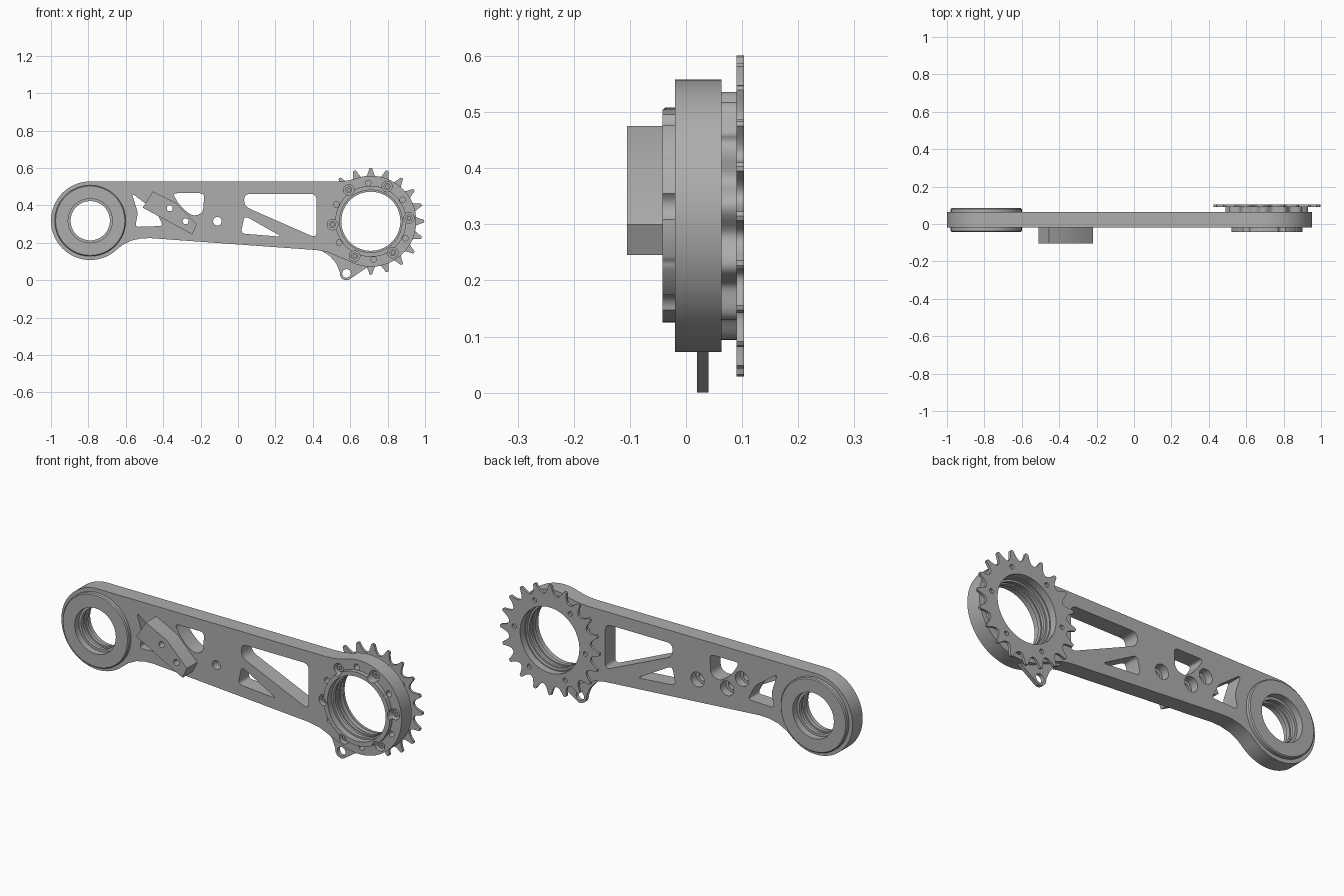
import bpy, bmesh
from math import sin, cos, pi, radians, sqrt
from mathutils import Vector

cube = bpy.data.objects.get("Cube")
if cube:
    bpy.data.objects.remove(cube)

grey = bpy.data.materials.new("machined grey")
grey.use_nodes = True
COLOUR = (0.42, 0.42, 0.42, 1)
grey.diffuse_color = COLOUR
grey.node_tree.nodes["Principled BSDF"].inputs["Base Color"].default_value = COLOUR

BIG = (0.71, 0.315)      # centre of the sprocket end
SMALL = (-0.79, 0.318)   # centre of the pivot end
FRONT, MID, BACK = -0.02, 0.02, 0.063


def polar(c, r, deg):
    a = radians(deg)
    return (c[0] + r * cos(a), c[1] + r * sin(a))


def arc(c, r, a0, a1, n=24):
    return [polar(c, r, a0 + (a1 - a0) * i / n) for i in range(n + 1)]


def circle(c, r, n=32):
    return arc(c, r, 0, 360, n)[:-1]


def rounded(pts, r=0.02, n=5):
    """Round each corner of a polygon with a quadratic curve."""
    out = []
    for i, p in enumerate(pts):
        p = Vector(p)
        ends = []
        for q in (pts[i - 1], pts[(i + 1) % len(pts)]):
            d = Vector(q) - p
            ends.append(p + d.normalized() * min(r, d.length * 0.48))
        for k in range(n + 1):
            t = k / n
            out.append(tuple(ends[0] * (1 - t) ** 2 + p * 2 * t * (1 - t) + ends[1] * t * t))
    return out


def finish(ob, angle=35):
    ob.data.materials.clear()
    ob.data.materials.append(grey)
    bm = bmesh.new()
    bm.from_mesh(ob.data)
    bmesh.ops.remove_doubles(bm, verts=bm.verts, dist=1e-5)
    bmesh.ops.recalc_face_normals(bm, faces=bm.faces)
    bm.to_mesh(ob.data)
    bm.free()
    bpy.ops.object.select_all(action='DESELECT')
    ob.select_set(True)
    bpy.context.view_layer.objects.active = ob
    bpy.ops.object.shade_smooth_by_angle(angle=radians(angle))


def plate(name, outline, holes, y0, y1):
    """Extrude a front-view outline with holes from y0 to y1."""
    cu = bpy.data.curves.new(name, 'CURVE')
    cu.dimensions = '2D'
    cu.fill_mode = 'BOTH'
    cu.extrude = (y1 - y0) / 2
    for pts in [outline] + holes:
        s = cu.splines.new('POLY')
        s.points.add(len(pts) - 1)
        for sp, (x, z) in zip(s.points, pts):
            sp.co = (x, z, 0, 1)
        s.use_cyclic_u = True
    ob = bpy.data.objects.new(name, cu)
    ob.location.y = (y0 + y1) / 2
    ob.rotation_euler.x = pi / 2
    bpy.context.collection.objects.link(ob)
    bpy.ops.object.select_all(action='DESELECT')
    ob.select_set(True)
    bpy.context.view_layer.objects.active = ob
    bpy.ops.object.convert(target='MESH')
    ob = bpy.context.view_layer.objects.active
    finish(ob)
    return ob


def lathe(name, c, profile, n=64):
    """Spin a closed (radius, y) profile about a y-parallel axis."""
    bm = bmesh.new()
    rings = []
    for i in range(n):
        a = 2 * pi * i / n
        rings.append([bm.verts.new((c[0] + r * cos(a), y, c[1] + r * sin(a))) for r, y in profile])
    m = len(profile)
    for i in range(n):
        p, q = rings[i], rings[(i + 1) % n]
        for j in range(m):
            k = (j + 1) % m
            bm.faces.new((p[j], p[k], q[k], q[j]))
    me = bpy.data.meshes.new(name)
    bm.to_mesh(me)
    bm.free()
    ob = bpy.data.objects.new(name, me)
    bpy.context.collection.objects.link(ob)
    finish(ob)


# Arm body: outline, lightening windows and bolt holes
arm = (arc(SMALL, 0.21, 90, 310, 44)
       + [(-0.62, 0.187), (-0.57, 0.212), (-0.52, 0.223), (-0.47, 0.225),
          (0.42, 0.161), (0.48, 0.15), (0.54, 0.124)]
       + arc(BIG, 0.243, 240, 472, 48) + [(0.57, 0.53), (0.52, 0.527)])
windows = [
    rounded([(0.033, 0.462), (0.42, 0.462), (0.42, 0.225), (0.033, 0.395)], 0.035),
    rounded([(0.035, 0.345), (0.235, 0.232), (0.015, 0.25)], 0.025),
    rounded([(-0.35, 0.465), (-0.18, 0.465), (-0.187, 0.36), (-0.235, 0.342),
             (-0.275, 0.365), (-0.315, 0.405)], 0.025),
    rounded([(-0.568, 0.465), (-0.44, 0.37), (-0.4, 0.29), (-0.55, 0.285), (-0.535, 0.36)], 0.02),
]
block_bolts = [(-0.365, 0.385), (-0.28, 0.315)]
arm_bolts = block_bolts + [(-0.11, 0.315)]
ring_bolts = [polar(BIG, 0.205, 5 + 60 * k) for k in range(6)]
ring_pins = [polar(BIG, 0.205, 34 + 60 * k) for k in range(6)]
bores = [circle(SMALL, 0.15, 64), circle(BIG, 0.17, 64)]

plate("arm_front_half", arm, windows + bores + [circle(p, 0.023) for p in arm_bolts]
      + [circle(p, 0.028) for p in ring_bolts] + [circle(p, 0.015) for p in ring_pins], FRONT, MID)
plate("arm_back_half", arm, windows + bores + [circle(p, 0.038) for p in arm_bolts], MID, BACK)

# Angled stop block bolted to the front
plate("stop_block", [(-0.455, 0.475), (-0.335, 0.415), (-0.22, 0.3), (-0.245, 0.245), (-0.51, 0.388)],
      [circle(p, 0.016) for p in block_bolts], -0.105, FRONT)

# Pivot bushing with stepped, grooved bore
lathe("pivot_bushing", SMALL, [
    (0.185, -0.042), (0.19, -0.037), (0.19, 0.08), (0.185, 0.085),
    (0.118, 0.085), (0.118, 0.05), (0.105, 0.05), (0.105, 0.032),
    (0.112, 0.032), (0.112, 0.012), (0.105, 0.012), (0.105, -0.008),
    (0.118, -0.008), (0.118, -0.042)])

# Bearing liner in the sprocket end
lathe("bearing_liner", BIG, [
    (0.172, -0.042), (0.172, BACK), (0.167, BACK), (0.167, 0.045), (0.158, 0.045), (0.158, 0.03),
    (0.164, 0.03), (0.164, 0.012), (0.158, 0.012), (0.158, -0.008),
    (0.167, -0.008), (0.167, -0.042)])


# Front retaining ring, scalloped round the bolts and pins
def notched(deg):
    r = 0.19
    for first, rho in ((5, 0.028), (34, 0.017)):
        phi = radians((deg - first + 30) % 60 - 30)
        disc = rho ** 2 - (0.205 * sin(phi)) ** 2
        if disc > 0:
            r = min(r, 0.205 * cos(phi) - sqrt(disc))
    return polar(BIG, max(r, 0.174), deg)


plate("front_ring", [notched(d) for d in range(360)], [circle(BIG, 0.17, 64)], -0.042, FRONT)

# Sunken bolt heads
for k, p in enumerate(ring_bolts):
    plate(f"ring_bolt_{k + 1}", circle(p, 0.018), [circle(p, 0.009, 6)], -0.008, MID)

# Lobed spacer behind the arm
plate("sprocket_spacer", [polar(BIG, 0.207 + 0.015 * cos(radians(12 * (d - 5))), d) for d in range(0, 360, 2)],
      [circle(BIG, 0.172, 64)], BACK, 0.09)

# Twenty-tooth sprocket
tooth = [(-9, 0.236), (-6.8, 0.239), (-4.8, 0.247), (-3, 0.263), (-1.6, 0.283),
         (0, 0.286), (1.6, 0.283), (3, 0.263), (4.8, 0.247), (6.8, 0.239)]
plate("sprocket", [polar(BIG, r, 18 * k + a) for k in range(20) for a, r in tooth],
      [circle(BIG, 0.17, 64)] + [circle(p, 0.012, 16) for p in ring_bolts], 0.09, 0.103)

# Thin eyelet tab under the sprocket end
EYE = (0.58, 0.036)
plate("eyelet_tab", [(0.44, 0.162), (0.49, 0.13), (0.525, 0.09)] + arc(EYE, 0.036, 170, 290)
      + [(0.7, 0.075), (0.7, 0.1), (0.6, 0.125), (0.53, 0.17)], [circle(EYE, 0.023)], 0.02, 0.04)
